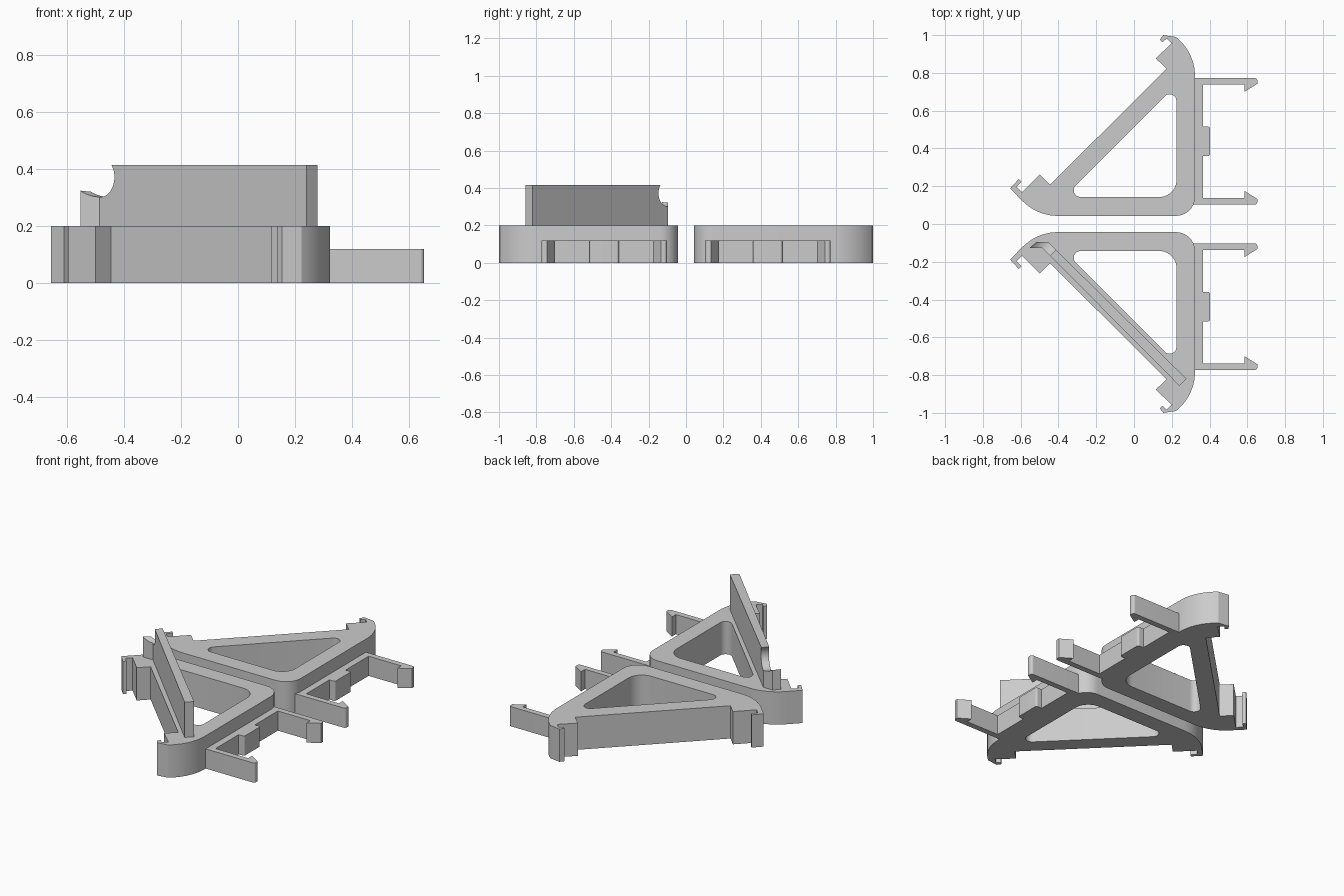
import bpy, bmesh, math
from mathutils import Vector, Matrix

cube = bpy.data.objects.get("Cube")
if cube:
    bpy.data.objects.remove(cube, do_unlink=True)

grey = bpy.data.materials.new("plain grey")
grey.use_nodes = True
grey.diffuse_color = (0.6, 0.6, 0.6, 1)
grey.node_tree.nodes["Principled BSDF"].inputs["Base Color"].default_value = (0.6, 0.6, 0.6, 1)


def fillet(points, steps=10):
    """Round each corner that carries a radius as its third value."""
    out = []
    for i, p in enumerate(points):
        corner = Vector(p[:2])
        if len(p) < 3:
            out.append(corner)
            continue
        a = (Vector(points[i - 1][:2]) - corner).normalized()
        b = (Vector(points[(i + 1) % len(points)][:2]) - corner).normalized()
        half = a.angle(b) / 2
        centre = corner + (a + b).normalized() * (p[2] / math.sin(half))
        start = corner + a * (p[2] / math.tan(half)) - centre
        end = corner + b * (p[2] / math.tan(half)) - centre
        turn = math.atan2(start.x * end.y - start.y * end.x, start.dot(end))
        for k in range(steps + 1):
            out.append(centre + Matrix.Rotation(turn * k / steps, 2) @ start)
    return out


def prism(name, loops, z0, z1, side=1):
    """Extrude closed outlines (later ones are holes) from z0 to z1."""
    bm = bmesh.new()
    edges = []
    for loop in loops:
        vs = [bm.verts.new((p.x, p.y * side, z0)) for p in fillet(loop)]
        edges += [bm.edges.new((v, vs[i - 1])) for i, v in enumerate(vs)]
    bmesh.ops.triangle_fill(bm, edges=edges, use_beauty=True)
    res = bmesh.ops.extrude_face_region(bm, geom=bm.faces[:], use_keep_orig=True)
    top = [g for g in res["geom"] if isinstance(g, bmesh.types.BMVert)]
    bmesh.ops.translate(bm, verts=top, vec=(0, 0, z1 - z0))
    bmesh.ops.recalc_face_normals(bm, faces=bm.faces[:])
    mesh = bpy.data.meshes.new(name)
    bm.to_mesh(mesh)
    bm.free()
    mesh.materials.append(grey)
    obj = bpy.data.objects.new(name, mesh)
    bpy.context.collection.objects.link(obj)
    return obj


def activate(obj):
    bpy.ops.object.select_all(action='DESELECT')
    obj.select_set(True)
    bpy.context.view_layer.objects.active = obj


def smooth(obj):
    activate(obj)
    bpy.ops.object.shade_smooth_by_angle(angle=math.radians(30))


# Triangular frame: outer outline with hooked ends, and its opening
frame = [
    (0.323, 0.043, 0.1), (0.323, 0.909, 0.265),
    # upper hook and stop block
    (0.222, 0.99), (0.155, 1.0), (0.137, 0.977), (0.152, 0.962),
    (0.172, 0.982), (0.2, 0.957), (0.115, 0.877), (0.172, 0.822),
    # lower stop block and hook
    (-0.445, 0.207), (-0.5, 0.262), (-0.594, 0.168), (-0.622, 0.197),
    (-0.595, 0.224), (-0.61, 0.238), (-0.656, 0.188), (-0.513, 0.043, 0.265),
]
opening = [(0.225, 0.143, 0.09), (0.225, 0.738, 0.036), (-0.37, 0.143, 0.036)]

# Clip strip: half outline around its own middle, then mirrored
MID = 0.4375
half_clip = [
    (0.31, 0.335), (0.653, 0.335, 0.015), (0.653, 0.305), (0.585, 0.262),
    (0.585, 0.3), (0.365, 0.3), (0.365, 0.078), (0.403, 0.078, 0.012),
]
clip = [(p[0], MID + p[1], *p[2:]) for p in half_clip]
clip += [(p[0], MID - p[1], *p[2:]) for p in reversed(half_clip)]

for label, side in (("back", 1), ("front", -1)):
    smooth(prism(label + "_frame", [frame, opening], 0, 0.2, side))
    smooth(prism(label + "_clip_strip", [clip], 0, 0.12, side))

# Upright fin along the sloping bar of the front frame
fin = prism("upright_fin", [[
    (-0.553, -0.127), (-0.485, -0.127), (0.24, -0.857),
    (0.278, -0.82), (-0.455, -0.095), (-0.516, -0.095),
]], 0.195, 0.415)

# Round bite out of the fin's end, cut square to the fin
s = -0.25 / math.sqrt(2)
d = -0.29
bpy.ops.mesh.primitive_cylinder_add(
    vertices=48, radius=0.07, depth=0.6,
    location=(d + s, d - s, 0.372),
    rotation=(math.pi / 2, 0, -math.pi / 4))
cutter = bpy.context.object
cutter.name = "bite_cutter"
cutter.hide_render = True
cutter.data.materials.append(grey)
cut = fin.modifiers.new("bite", 'BOOLEAN')
cut.operation = 'DIFFERENCE'
cut.solver = 'EXACT'
cut.object = cutter
activate(fin)
bpy.ops.object.modifier_apply(modifier=cut.name)
bpy.data.objects.remove(cutter, do_unlink=True)
smooth(fin)
